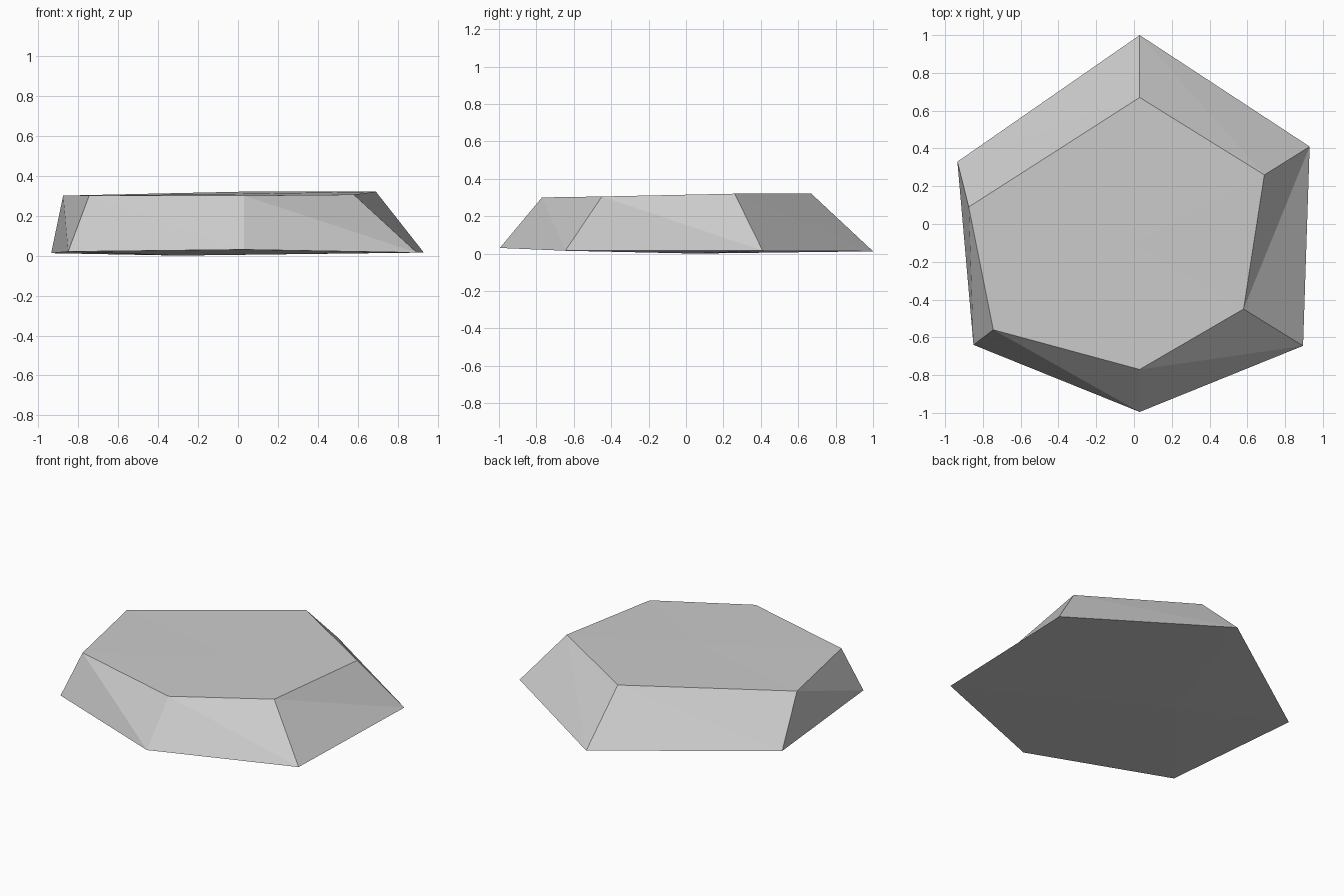
import bpy
import bmesh

cube = bpy.data.objects.get("Cube")
if cube:
    bpy.data.objects.remove(cube, do_unlink=True)

# Plain grey stone
stone = bpy.data.materials.new("grey_stone")
stone.use_nodes = True
grey = (0.6, 0.6, 0.6, 1)
stone.diffuse_color = grey
stone.node_tree.nodes["Principled BSDF"].inputs["Base Color"].default_value = grey

# Base and top outlines, clockwise from the back corner
base_outline = [(0.03, 1.0, 0.012), (0.93, 0.41, 0.015), (0.895, -0.645, 0.015),
                (0.03, -0.995, 0.03), (-0.85, -0.64, 0.02), (-0.935, 0.33, 0.012)]
top_outline = [(0.03, 0.67, 0.32), (0.69, 0.26, 0.32), (0.58, -0.45, 0.305),
               (0.03, -0.77, 0.3), (-0.745, -0.56, 0.3), (-0.875, 0.09, 0.3)]

bm = bmesh.new()
base = [bm.verts.new(p) for p in base_outline]
top = [bm.verts.new(p) for p in top_outline]
base_centre = bm.verts.new((-0.3, 0.05, 0))
top_centre = bm.verts.new((0, -0.1, 0.309))

# Sloped sides split along one diagonal, with fanned top and underside
for i in range(6):
    j = (i + 1) % 6
    bm.faces.new((base[i], top[j], base[j]))
    bm.faces.new((base[i], top[i], top[j]))
    bm.faces.new((top[j], top[i], top_centre))
    bm.faces.new((base[i], base[j], base_centre))
bmesh.ops.recalc_face_normals(bm, faces=bm.faces)

mesh = bpy.data.meshes.new("stone_slab")
bm.to_mesh(mesh)
bm.free()
mesh.materials.append(stone)
slab = bpy.data.objects.new("stone_slab", mesh)
bpy.context.collection.objects.link(slab)
